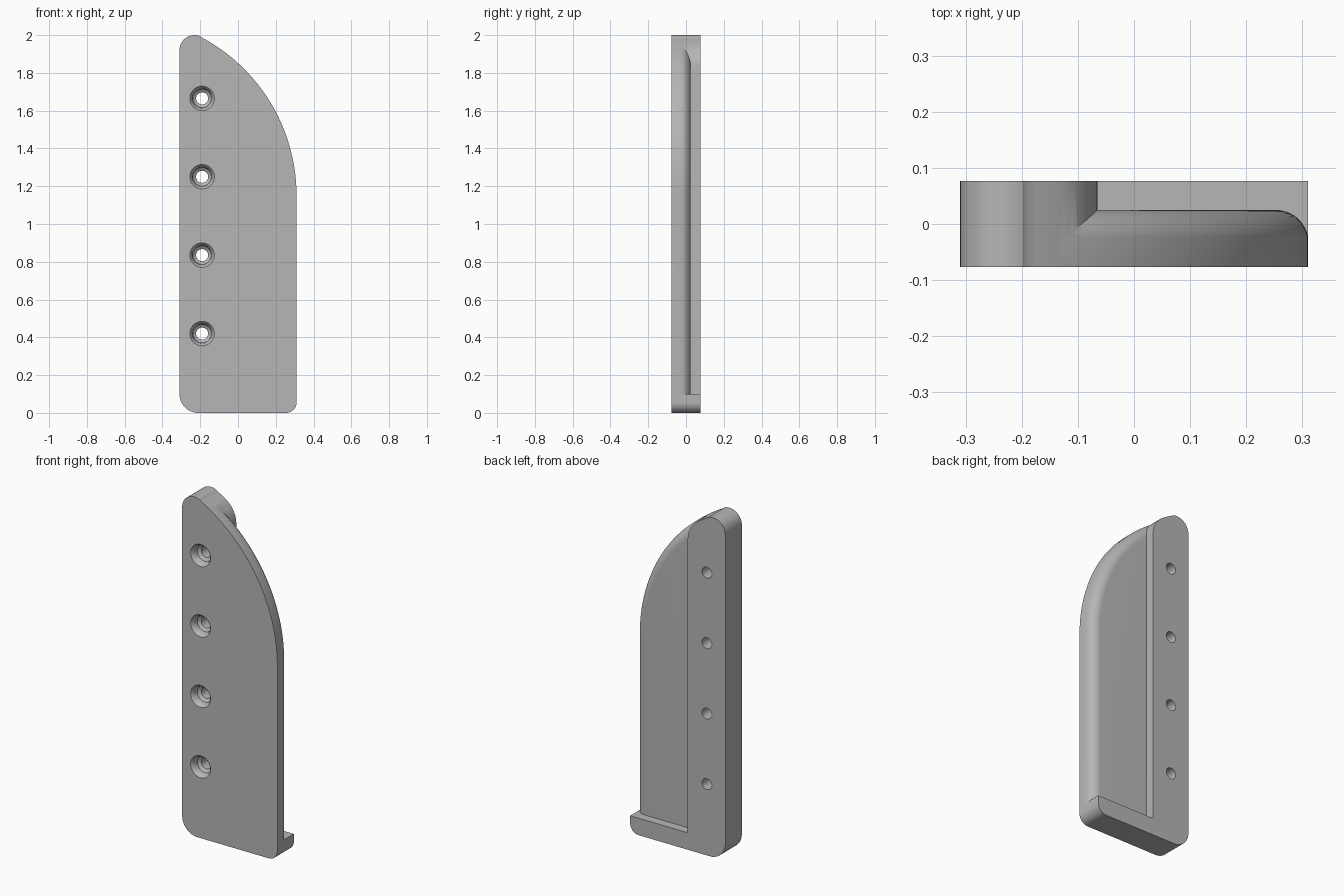
import bpy, bmesh, math
from math import sin, cos, radians

if "Cube" in bpy.data.objects:
    bpy.data.objects.remove(bpy.data.objects["Cube"])

D = 0.077                      # half thickness
CX, CZ, R = -0.64, 1.15, 0.95  # big arc of the outer edge


def arc(cx, cz, r, a0, a1, n):
    return [(cx + r * cos(radians(a0 + (a1 - a0) * i / n)),
             cz + r * sin(radians(a0 + (a1 - a0) * i / n))) for i in range(n + 1)]


def loft(name, rings):
    """Closed solid through (outline, y) rings."""
    bm = bmesh.new()
    loops = [[bm.verts.new((x, y, z)) for x, z in pts] for pts, y in rings]
    for a, b in zip(loops, loops[1:]):
        n = len(a)
        for i in range(n):
            j = (i + 1) % n
            bm.faces.new((a[i], a[j], b[j], b[i]))
    bm.faces.new(loops[0])
    bm.faces.new(loops[-1])
    bmesh.ops.recalc_face_normals(bm, faces=bm.faces)
    mesh = bpy.data.meshes.new(name)
    bm.to_mesh(mesh)
    bm.free()
    ob = bpy.data.objects.new(name, mesh)
    bpy.context.collection.objects.link(ob)
    return ob


def subtract(target, cutter):
    mod = target.modifiers.new("cut", 'BOOLEAN')
    mod.operation = 'DIFFERENCE'
    mod.solver = 'EXACT'
    mod.object = cutter
    bpy.context.view_layer.update()
    dg = bpy.context.evaluated_depsgraph_get()
    mesh = bpy.data.meshes.new_from_object(target.evaluated_get(dg))
    target.modifiers.clear()
    target.data = mesh
    bpy.data.objects.remove(cutter)


# Body: full-depth slab with rounded corners and a sweeping outer edge
outline = (arc(-0.21, 0.10, 0.10, 180, 270, 12)
           + arc(0.255, 0.055, 0.055, 270, 360, 12)
           + arc(CX, CZ, R, 0, 62, 48)
           + arc(-0.23, 1.92, 0.08, 66, 180, 16))
body = loft("bracket_body", [(outline, -D), (outline, D)])

# Recess: everything behind the thin plate, beside the spine, above the shelf
r = 0.15
sx = -0.065 - r
sz = CZ + math.sqrt((R - r) ** 2 - (sx - CX) ** 2)
ta = math.degrees(math.atan2(sz - CZ, sx - CX))
out = (sx + 0.45 * cos(radians(ta)), sz + 0.45 * sin(radians(ta)))
region = [(-0.065, 0.10), (0.6, 0.10), (0.6, 2.3), out] + arc(sx, sz, r, ta, 0, 16)
recess = loft("recess_cutter", [(region, -0.06), (region, 0.2)])


# Plate form with rounded outer edge, kept out of the recess
def plate(d):
    return [(-0.5, -0.1), (0.31 - d, -0.1)] + arc(CX, CZ, R - d, 0, 80, 62)


f = 0.058
rings = [(plate(-0.4), -0.12), (plate(-0.4), 0.025 - f - 0.001)]
for i in range(11):
    t = radians(9 * i)
    rings.append((plate(f * (1 - cos(t)) - 0.001), 0.025 - f + f * sin(t)))
subtract(recess, loft("plate_form", rings))
subtract(body, recess)

# Four countersunk screw holes
profile = [(0.065, -D - 0.02), (0.065, -D), (0.057, -D + 0.008), (0.052, -D + 0.02),
           (0.049, -D + 0.04), (0.032, -D + 0.052), (0.032, D + 0.02)]
for k in range(4):
    z = 0.42 + 0.415 * k
    subtract(body, loft("hole_cutter",
                        [(arc(-0.19, z, rad, 0, 348.75, 31), y) for rad, y in profile]))

# Grey finish
mat = bpy.data.materials.new("plain grey")
mat.diffuse_color = (0.47, 0.47, 0.47, 1)
mat.use_nodes = True
mat.node_tree.nodes["Principled BSDF"].inputs["Base Color"].default_value = mat.diffuse_color
body.data.materials.clear()
body.data.materials.append(mat)

bpy.ops.object.select_all(action='DESELECT')
body.select_set(True)
bpy.context.view_layer.objects.active = body
bpy.ops.object.shade_smooth_by_angle(angle=radians(30))
